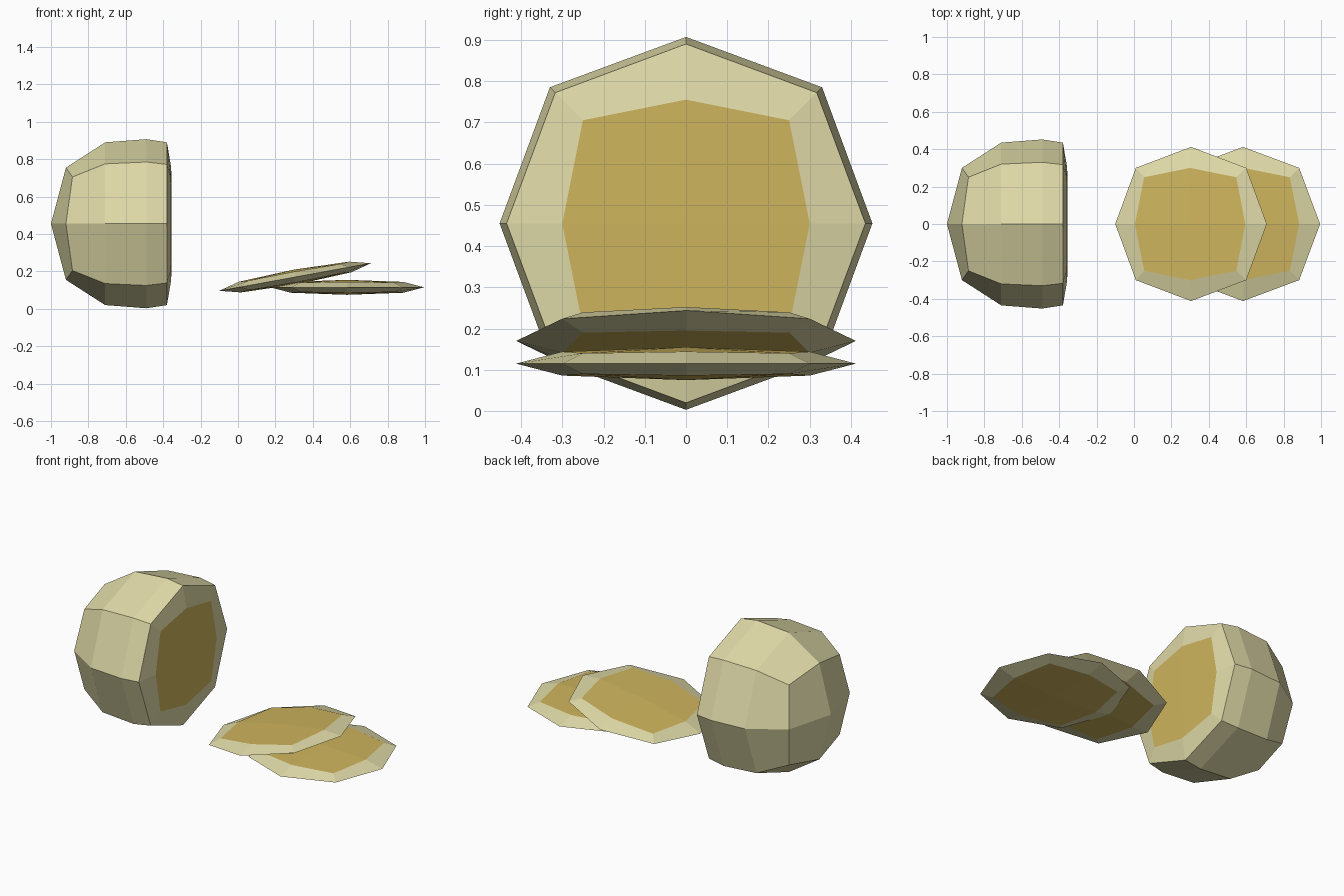
import bpy, bmesh, math

if "Cube" in bpy.data.objects:
    bpy.data.objects.remove(bpy.data.objects["Cube"])


def material(name, color):
    m = bpy.data.materials.new(name)
    m.diffuse_color = (*color, 1)
    m.use_nodes = True
    m.node_tree.nodes["Principled BSDF"].inputs["Base Color"].default_value = m.diffuse_color
    return m


skin = material("pale skin", (0.74, 0.70, 0.39))
flesh = material("golden flesh", (0.62, 0.46, 0.11))


def octagonal_solid(name, rings, bottom, top, loc, tilt, bottom_flesh):
    """Stack eight-sided rings along local z and close both ends with quads.
    Ring: (height, radius) of side points, (height, offset) of corner points."""
    bm = bmesh.new()
    loops = []
    for hs, rs, hc, oc in rings:
        loop = []
        for i in range(8):
            a = i * math.pi / 4
            h, r = (hc, oc * math.sqrt(2)) if i % 2 else (hs, rs)
            loop.append(bm.verts.new((r * math.cos(a), r * math.sin(a), h)))
        loops.append(loop)
    for lo, hi in zip(loops, loops[1:]):
        for i in range(8):
            j = (i + 1) % 8
            bm.faces.new((lo[i], lo[j], hi[j], hi[i]))
    # End caps, coloured as cut flesh where exposed
    for loop, h, cut in ((loops[0], bottom, bottom_flesh), (loops[-1], top, True)):
        c = bm.verts.new((0, 0, h))
        for i in range(0, 8, 2):
            f = bm.faces.new((c, loop[i], loop[i + 1], loop[(i + 2) % 8]))
            f.material_index = int(cut)
    bmesh.ops.recalc_face_normals(bm, faces=bm.faces)
    me = bpy.data.meshes.new(name)
    bm.to_mesh(me)
    bm.free()
    me.materials.append(skin)
    me.materials.append(flesh)
    ob = bpy.data.objects.new(name, me)
    ob.location = loc
    ob.rotation_euler = (0, tilt, 0)
    bpy.context.collection.objects.link(ob)


# Rounded half lying on its side, cut face toward +x
octagonal_solid("cut_half", [
    (-0.92, 0.30, -0.885, 0.25),
    (-0.71, 0.435, -0.71, 0.32),
    (-0.49, 0.452, -0.49, 0.33),
    (-0.38, 0.435, -0.38, 0.317),
    (-0.357, 0.30, -0.36, 0.25),
], -1.0, -0.355, (0, 0, 0.455), math.pi / 2, False)

# Two thin slices, one leaning on the other
slice_rings = [
    (-0.029, 0.30, -0.025, 0.25),
    (0, 0.412, 0, 0.30),
    (0.029, 0.30, 0.025, 0.25),
]
for name, loc, tilt in (("flat_slice", (0.583, 0, 0.115), 0),
                        ("leaning_slice", (0.305, 0, 0.17), -0.18)):
    octagonal_solid(name, slice_rings, -0.04, 0.04, loc, tilt, True)
